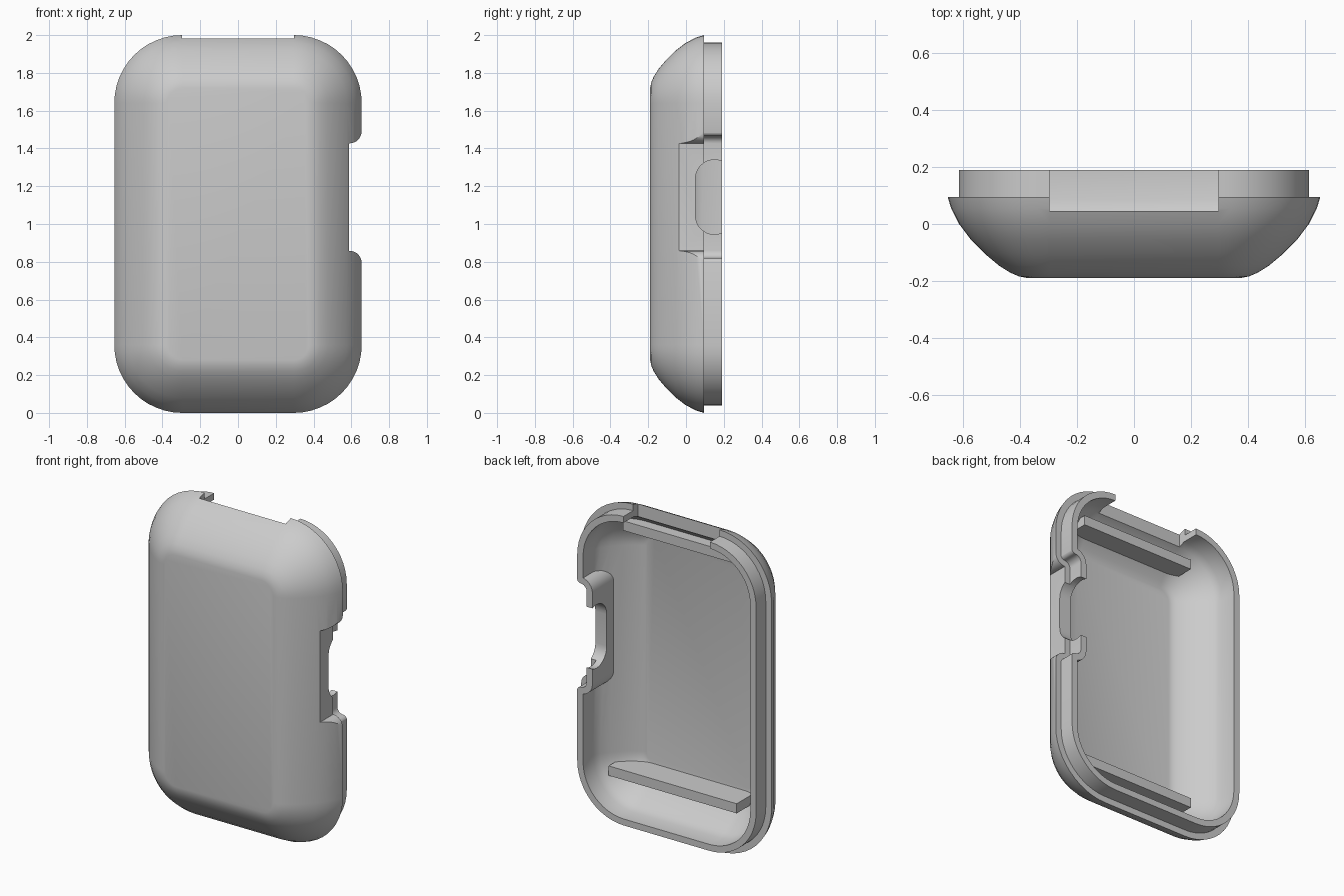
import bpy, bmesh
from math import sin, cos, pi

cube = bpy.data.objects.get("Cube")
if cube:
    bpy.data.objects.remove(cube)

HALF_W, HALF_H, CORNER, MID_Z = 0.655, 1.0, 0.36, 1.0
STEP_Y, BACK_Y, RIM = 0.095, 0.19, 0.04

grey = bpy.data.materials.new("plain_grey")
grey.use_nodes = True
grey.diffuse_color = (0.6, 0.6, 0.6, 1)
grey.node_tree.nodes["Principled BSDF"].inputs["Base Color"].default_value = (0.6, 0.6, 0.6, 1)


def arc(cx, cz, r, a0, a1, n=12):
    return [(cx + r * cos(a0 + (a1 - a0) * i / n), cz + r * sin(a0 + (a1 - a0) * i / n))
            for i in range(n + 1)]


def rounded_outline(inset):
    r = CORNER - inset
    pts = []
    for k, (sx, sz) in enumerate([(1, 1), (-1, 1), (-1, -1), (1, -1)]):
        pts += arc(sx * (HALF_W - CORNER), MID_Z + sz * (HALF_H - CORNER),
                   r, k * pi / 2, (k + 1) * pi / 2)
    return pts


def loft(name, sections):
    """Skin a list of (outline, y) sections into a closed solid."""
    bm = bmesh.new()
    rings = [[bm.verts.new((x, y, z)) for x, z in pts] for pts, y in sections]
    for a, b in zip(rings, rings[1:]):
        for i in range(len(a)):
            j = (i + 1) % len(a)
            bm.faces.new((a[i], a[j], b[j], b[i]))
    bm.faces.new(rings[0])
    bm.faces.new(rings[-1])
    bmesh.ops.recalc_face_normals(bm, faces=bm.faces)
    mesh = bpy.data.meshes.new(name)
    bm.to_mesh(mesh)
    bm.free()
    mesh.materials.append(grey)
    obj = bpy.data.objects.new(name, mesh)
    bpy.context.collection.objects.link(obj)
    return obj


def dome(name, profile):
    return loft(name, [(rounded_outline(inset), y) for inset, y in profile])


def box(name, x0, x1, y0, y1, z0, z1):
    return loft(name, [([(x0, z0), (x1, z0), (x1, z1), (x0, z1)], y) for y in (y0, y1)])


def combine(target, tool, operation="DIFFERENCE", keep=False):
    mod = target.modifiers.new("cut", "BOOLEAN")
    mod.operation, mod.solver, mod.object = operation, "EXACT", tool
    bpy.ops.object.select_all(action="DESELECT")
    bpy.context.view_layer.objects.active = target
    target.select_set(True)
    bpy.ops.object.modifier_apply(modifier=mod.name)
    if not keep:
        bpy.data.objects.remove(tool)


def side_notch(grow):
    """Notch in the left edge, flared at its mouth, enlarged by grow."""
    floor_x, half, mid = 0.59, 0.2825, 1.1425
    r = max(0.065 - grow, 0.005)
    top = arc(floor_x, half, grow, pi, pi / 2, 6)
    top += arc(floor_x + 0.001, half + grow + r, r, -pi / 2, 0, 8)
    top.append((0.9, half + grow + r))
    pts = [(x, mid + z) for x, z in top] + [(x, mid - z) for x, z in reversed(top)]
    return loft("side_notch_cutter", [(pts, -0.4), (pts, 0.4)])


# Outer dome, with the edge curve given as (inset, y)
curve = [(0, STEP_Y), (0.012, 0.055), (0.04, 0.0), (0.08, -0.053), (0.13, -0.104),
         (0.18, -0.146), (0.22, -0.171), (0.25, -0.184), (0.28, -0.19)]
shell = dome("case_shell", curve)
combine(shell, side_notch(0.002))

# Raised lip behind the step
lip = dome("lip", [(RIM, 0.06), (RIM, BACK_Y)])
combine(lip, side_notch(RIM))
combine(shell, lip, "UNION")

# Hollow inside, leaving a wall around the notch
cavity = dome("cavity_cutter", [(2 * RIM, 0.3), (2 * RIM, 0.085), (0.097, 0.043),
                                (0.132, -0.004), (0.178, -0.053), (0.22, -0.088),
                                (0.255, -0.11), (0.275, -0.12), (0.295, -0.125)])
combine(cavity, side_notch(2 * RIM))
combine(shell, cavity)

# Rounded port opening through the notch wall
port = loft("port_cutter", [([(x, z) for x, z in ((0.45, 0), (0.7, 0), (0.7, 1), (0.45, 1))], y)
                            for y in (0, 1)])
slot = arc(0.15, 1.24, 0.1, 0, pi, 16) + arc(0.15, 1.045, 0.1, pi, 2 * pi, 16)
bpy.data.objects.remove(port)
port = loft("port_cutter", [([(y, z) for y, z in slot], d) for d in (0.45, 0.7)])
for v in port.data.vertices:
    v.co.x, v.co.y = v.co.y, v.co.x
port.data.flip_normals()
combine(shell, port)

# Slot in the top edge
combine(shell, box("top_slot_cutter", -0.297, 0.297, 0.045, 0.3, 1.87, 2.1))

# Two inner ribs trimmed to stay inside the wall
limit = dome("rib_limit", [(inset + 0.025, y + 0.015) for inset, y in curve])
for name, x0, x1, z0, z1 in (("lower_rib", -0.38, 0.5, 0.24, 0.3),
                             ("upper_rib", -0.38, 0.4, 1.79, 1.85)):
    rib = box(name, x0, x1, -0.17, 0.045, z0, z1)
    combine(rib, limit, "INTERSECT", keep=True)
bpy.data.objects.remove(limit)

# Smooth curves, crisp edges
bpy.ops.object.select_all(action="DESELECT")
shell.select_set(True)
bpy.context.view_layer.objects.active = shell
bpy.ops.object.shade_smooth_by_angle(angle=pi / 6)
